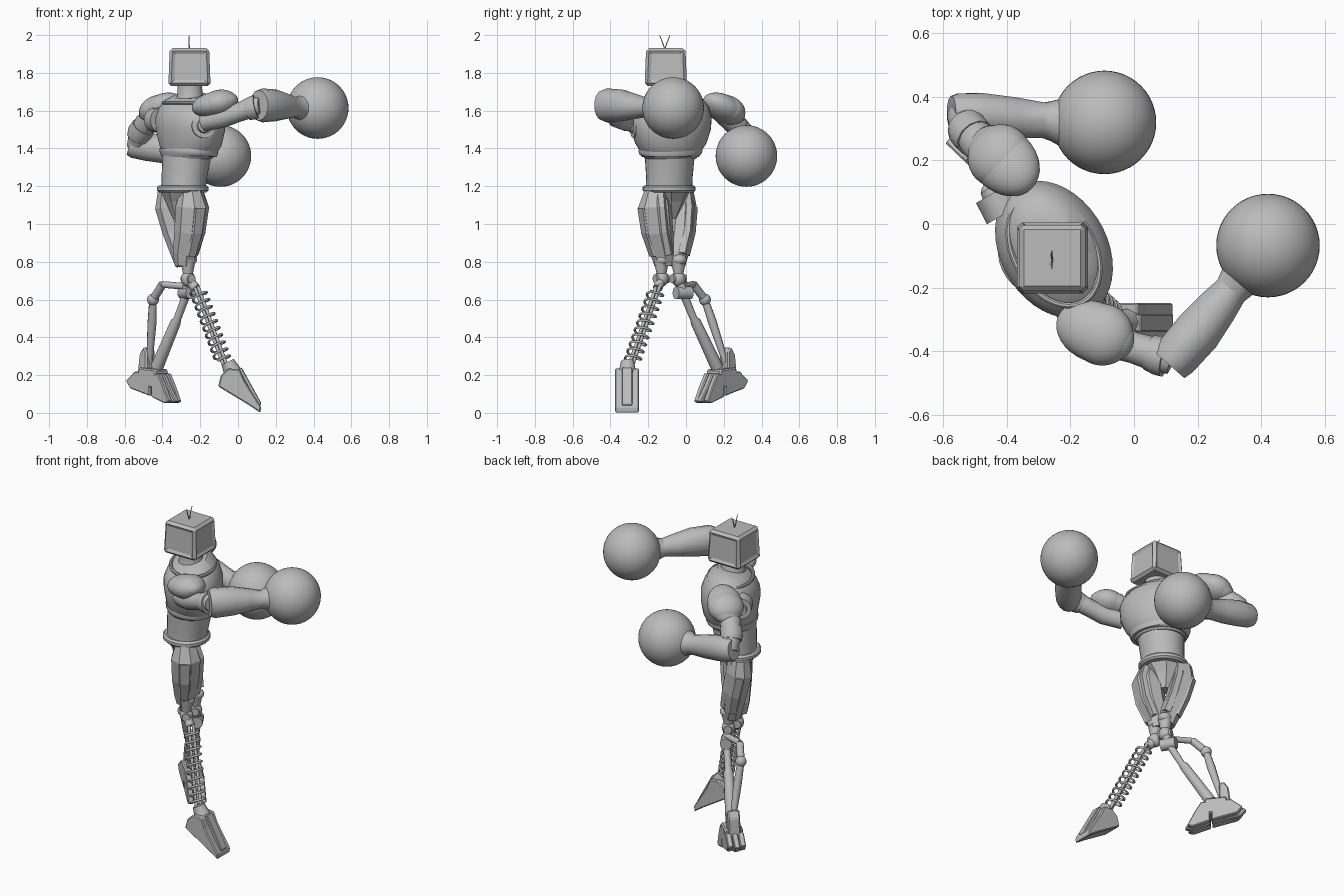
import bpy, bmesh
from math import sin, cos, pi, radians
from mathutils import Vector, Matrix

cube = bpy.data.objects.get("Cube")
if cube:
    bpy.data.objects.remove(cube)

grey = bpy.data.materials.new("plain_grey")
grey.use_nodes = True
grey.diffuse_color = (0.5, 0.5, 0.5, 1)
grey.node_tree.nodes["Principled BSDF"].inputs["Base Color"].default_value = (0.5, 0.5, 0.5, 1)

Z = Vector((0, 0, 1))
FORWARD = Vector((0.86, 0.5, 0))      # the torso is turned to this side
ACROSS = Vector((-0.5, 0.86, 0))


def finish(name, bm, angle=40):
    bmesh.ops.recalc_face_normals(bm, faces=bm.faces)
    mesh = bpy.data.meshes.new(name)
    bm.to_mesh(mesh)
    bm.free()
    mesh.materials.append(grey)
    obj = bpy.data.objects.new(name, mesh)
    bpy.context.collection.objects.link(obj)
    if angle:
        bpy.ops.object.select_all(action='DESELECT')
        obj.select_set(True)
        bpy.context.view_layer.objects.active = obj
        bpy.ops.object.shade_smooth_by_angle(angle=radians(angle))
    return obj


def loft(name, rings, n=16, ref=Z, angle=40):
    """Skin oval rings (x, y, z, half width[, half depth]) along a path."""
    bm = bmesh.new()
    mid = [Vector(r[:3]) for r in rings]
    loops = []
    for i, r in enumerate(rings):
        d = (mid[min(i + 1, len(mid) - 1)] - mid[max(i - 1, 0)]).normalized()
        u = d.cross(ref).normalized()
        v = u.cross(d)
        loops.append([bm.verts.new(mid[i] + u * r[3] * cos(2 * pi * (k + .5) / n)
                                   + v * r[-1] * sin(2 * pi * (k + .5) / n)) for k in range(n)])
    for a, b in zip(loops, loops[1:]):
        for k in range(n):
            bm.faces.new((a[k], a[(k + 1) % n], b[(k + 1) % n], b[k]))
    bm.faces.new(loops[0])
    bm.faces.new(loops[-1])
    return finish(name, bm, angle)


def rod(name, a, b, r, r2=None, n=12):
    d = Vector(b) - Vector(a)
    ref = Vector((0, 1, 0)) if abs(d.normalized().z) > .9 else Z
    return loft(name, [(*a, r), (*b, r2 or r)], n, ref)


def ball(name, centre, radii, direction=(1, 0, 0), seg=32):
    bm = bmesh.new()
    bmesh.ops.create_uvsphere(bm, u_segments=seg, v_segments=seg // 2, radius=1)
    x = Vector(direction).normalized()
    y = Z.cross(x).normalized()
    frame = Matrix((x, y, x.cross(y))).transposed().to_4x4()
    bm.transform(Matrix.Translation(centre) @ frame @ Matrix.Diagonal((*radii, 1)))
    return finish(name, bm, 60)


def prism(name, profile, origin, axis, width, bevel=.008):
    """Extrude a side profile (along axis, height) sideways by width."""
    bm = bmesh.new()
    axis = Vector(axis).normalized()
    side = Z.cross(axis) * width / 2
    face = bm.faces.new([bm.verts.new(Vector(origin) + axis * s + Z * h - side) for s, h in profile])
    ext = bmesh.ops.extrude_face_region(bm, geom=[face])
    bmesh.ops.translate(bm, vec=side * 2, verts=[v for v in ext["geom"] if isinstance(v, bmesh.types.BMVert)])
    bmesh.ops.bevel(bm, geom=bm.edges[:], offset=bevel, segments=1, affect='EDGES')
    return finish(name, bm, 0)


# Head: bevelled box with a shallow sunken screen on every side
head_centre = Vector((-.257, -.107, 1.831))
bm = bmesh.new()
bmesh.ops.create_cube(bm, size=1)
for v in bm.verts:
    w = .208 if v.co.z > 0 else .224
    v.co = head_centre + Vector((v.co.x * w, v.co.y * w, v.co.z * .2))
bmesh.ops.bevel(bm, geom=bm.edges[:], offset=.015, segments=1, affect='EDGES')
bm.normal_update()
screens = [f for f in bm.faces if f.calc_area() > .015 and abs(f.normal.z) < .5]
bmesh.ops.inset_individual(bm, faces=screens, thickness=.022)
for f in screens:
    inward = head_centre - f.calc_center_median()
    inward.z = 0
    bmesh.ops.translate(bm, vec=inward.normalized() * .008, verts=f.verts)
finish("head", bm, 0)
for name, y in (("antenna_left", -.14), ("antenna_right", -.085)):
    loft(name, [(-.257, -.112, 1.925, .003), (-.26, (y - .112) / 2, 1.965, .003), (-.258, y, 2, .002)],
         6, Vector((1, 0, 0)))
loft("neck", [(-.255, -.1, 1.63, .085), (-.255, -.1, 1.68, .068), (-.255, -.105, 1.74, .065)], 24, FORWARD)

# Torso, built of oval rings
loft("chest", [(-.265, -.082, 1.345, .14, .122), (-.265, -.082, 1.38, .165, .14), (-.255, -.08, 1.43, .2, .157),
               (-.252, -.08, 1.5, .225, .168), (-.252, -.08, 1.56, .23, .168), (-.252, -.08, 1.61, .215, .15),
               (-.252, -.085, 1.65, .18, .122), (-.255, -.09, 1.68, .11, .085)], 40, FORWARD)
loft("chest_hem", [(-.265, -.082, 1.355, .155, .133), (-.265, -.082, 1.37, .17, .145),
                   (-.262, -.082, 1.385, .176, .149), (-.262, -.082, 1.4, .174, .147)], 40, FORWARD)
loft("abdomen", [(-.29, -.09, 1.19, .125, .115), (-.285, -.088, 1.25, .125, .118), (-.27, -.086, 1.38, .135, .13)],
     32, FORWARD)
loft("belt", [(-.292, -.09, 1.168, .13, .125), (-.292, -.09, 1.178, .142, .135), (-.292, -.09, 1.195, .142, .135),
              (-.292, -.09, 1.205, .13, .125)], 32, FORWARD)
collar = []
for i in range(49):
    t = 2 * pi * i / 48
    p = Vector((-.252, -.084, 1.642)) + ACROSS * .187 * cos(t) + FORWARD * .127 * sin(t)
    collar.append((*p, .01))
loft("collar_rim", collar, 8)
loft("pelvis", [(-.3, -.09, 1.18, .125, .115), (-.305, -.085, 1.12, .085, .08), (-.305, -.085, 1.03, .035, .04)],
     8, FORWARD, 0)

# Shoulders
for side, centre, axis in (("left", (-.185, -.265, 1.52), (.25, -.95, .05)), ("right", (-.435, .085, 1.55), (-.5, .86, 0))):
    c, a = Vector(centre), Vector(axis).normalized()
    rod(side + "_shoulder_cup", c - a * .06, c + a * .015, .068, .064, 24)
    rod(side + "_shoulder_axle", c, c + a * .035, .042, .036, 20)
ball("left_shoulder_pad", (-.122, -.34, 1.635), (.13, .095, .066), (.85, -.35, .2))
ball("left_shoulder_plate", (-.1, -.348, 1.64), (.1, .098, .07), (.85, -.35, .2))
ball("right_shoulder_pad", (-.41, .2, 1.61), (.135, .1, .07), (-.62, .6, -.42))
ball("right_shoulder_plate", (-.425, .215, 1.604), (.1, .103, .075), (-.62, .6, -.42))

# Left arm, stretched forward
loft("left_upper_arm", [(-.18, -.31, 1.54, .05), (-.08, -.365, 1.565, .055), (0, -.39, 1.59, .05),
                        (.08, -.415, 1.62, .055), (.12, -.43, 1.625, .045)])
loft("left_elbow_cuff", [(.05, -.405, 1.605, .058), (.08, -.415, 1.615, .064), (.1, -.42, 1.62, .064)], 12)
loft("left_forearm", [(.11, -.443, 1.628, .066, .08), (.13, -.42, 1.628, .074, .09), (.2, -.34, 1.628, .077, .084),
                      (.26, -.265, 1.622, .067, .066), (.305, -.21, 1.617, .055, .052), (.33, -.178, 1.615, .066, .066),
                      (.36, -.14, 1.615, .085, .085)], 14, Z, 30)
ball("left_fist", (.422, -.068, 1.614), (.163, .163, .163), seg=48)

# Right arm, bent behind the body
loft("right_upper_arm", [(-.44, .2, 1.58, .055), (-.49, .26, 1.53, .06), (-.525, .305, 1.47, .055),
                         (-.54, .345, 1.41, .05)])
loft("right_elbow_cuff", [(-.5, .27, 1.515, .064), (-.522, .295, 1.48, .066), (-.53, .31, 1.46, .06)], 12)
loft("right_forearm", [(-.575, .35, 1.425, .054, .06), (-.555, .35, 1.42, .063, .07), (-.48, .346, 1.41, .068, .076),
                       (-.38, .335, 1.39, .066, .07), (-.285, .327, 1.372, .057, .058), (-.255, .325, 1.37, .066, .066),
                       (-.21, .32, 1.365, .085, .085)], 14, Z, 30)
ball("right_fist", (-.093, .32, 1.36), (.163, .163, .163), seg=48)

# Thighs: faceted shells with a raised outer plate and a front guard
thighs = {
    "left": [(-.25, -.16, 1.175, .06), (-.242, -.165, 1.09, .09), (-.255, -.15, .96, .083),
             (-.28, -.12, .84, .066), (-.284, -.115, .78, .052)],
    "right": [(-.37, -.015, 1.175, .055), (-.37, -.012, 1.09, .07), (-.335, -.02, .96, .066),
              (-.297, -.045, .84, .058), (-.285, -.05, .78, .046)]}
for side, rings in thighs.items():
    loft(side + "_thigh", rings, 8, FORWARD, 0)
    out = ACROSS * (.03 if side == "right" else -.035)
    loft(side + "_thigh_plate", [(*(Vector(r[:3]) + out), r[3] * .72, r[3] * .62) for r in rings[1:4]], 6, FORWARD, 0)
    front = FORWARD * .03
    loft(side + "_thigh_guard", [(*(Vector(r[:3]) + front), r[3] * .5, r[3] * .8) for r in rings[:4]], 6, FORWARD, 0)
for side, k, low in (("left", (-.265, -.13, .71), (-.225, -.15, .66)), ("right", (-.265, -.04, .71), (-.27, -.015, .635))):
    k = Vector(k)
    rod(side + "_knee_stem", k + Z * .1, k, .042, .022)
    ball(side + "_knee", k, (.038, .038, .042), seg=20)
    rod(side + "_knee_axle", k - ACROSS * .04, k + ACROSS * .04, .024)
    rod(side + "_knee_link", k, low, .026)
    ball(side + "_knee_cap", k + Z * .1 + FORWARD * .01, (.04, .04, .03), seg=14)

# Left shin: coil spring around thin rods
top, foot = Vector((-.225, -.145, .68)), Vector((-.06, -.3, .23))
axis = (foot - top).normalized()
e1 = axis.cross(Z).normalized()
e2 = axis.cross(e1)
coils, steps = 10, 18
spring = []
for i in range(coils * steps + 1):
    t, a = i / (coils * steps), 2 * pi * i / steps
    p = top.lerp(foot, .07 + .83 * t) + (e1 * cos(a) + e2 * sin(a)) * .042
    spring.append((*p, .0065))
loft("left_shin_spring", spring, 6, axis, 60)
for name, s in (("left_shin_rod_inner", -.013), ("left_shin_rod_outer", .013)):
    rod(name, top + e1 * s, foot + e1 * s, .009)
rod("left_ankle", (-.055, -.31, .27), (-.02, -.31, .2), .036, .05, 10)

# Left foot, toe pointing down
prism("left_foot", [(-.105, .14), (-.09, .2), (-.05, .235), (.01, .23), (.035, .17), (.122, .032), (.119, 0), (.06, .04)],
      (0, -.312, 0), (1, 0, 0), .128, .006)
prism("left_foot_plate", [(.0, .235), (.02, .24), (.125, .05), (.11, .03)], (0, -.312, 0), (1, 0, 0), .055, .004)

# Right shin: two struts with a linkage
joint = Vector((-.27, -.015, .635))
rod("right_shin_joint", joint - ACROSS * .045, joint + ACROSS * .045, .034, n=16)
loft("right_main_strut", [(*joint, .022), (-.32, .04, .5, .02), (-.33, .052, .48, .028), (-.43, .165, .24, .034)], 10,
     FORWARD)
rod("right_link", (-.28, -.01, .67), (-.4, .04, .68), .018)
rod("right_link_end", (-.4, .04, .68), (-.45, .1, .6), .022)
ball("right_link_ball", (-.45, .1, .6), (.032, .032, .032), seg=16)
loft("right_rear_strut", [(-.45, .1, .6, .02), (-.455, .14, .48, .024), (-.47, .215, .25, .016)], 10, FORWARD)

# Right foot: three clawed slabs beside an ankle block
origin, along = Vector((-.44, .18, 0)), Vector((-.72, .69, 0))
across = Z.cross(along).normalized()
prism("right_ankle_block", [(-.06, .13), (-.05, .23), (.075, .24), (.09, .14)], origin, along, .105)
prism("right_heel_fin", [(.03, .2), (.03, .33), (.055, .35), (.085, .31), (.1, .2)], origin, along, .07)
for name, s, grow in (("inner", -.036, .9), ("middle", 0, 1), ("outer", .036, .9)):
    o = origin + across * s
    prism("right_toe_" + name, [(-.165 * grow, .06), (-.12, .05), (-.02, .085), (-.02, .2), (-.07, .21), (-.11, .14)],
          o, along, .033, .005)
    prism("right_heel_" + name, [(-.01, .09), (.08, .115), (.15 * grow, .13), (.185 * grow, .17), (.1, .22), (-.01, .21)],
          o, along, .033, .005)
